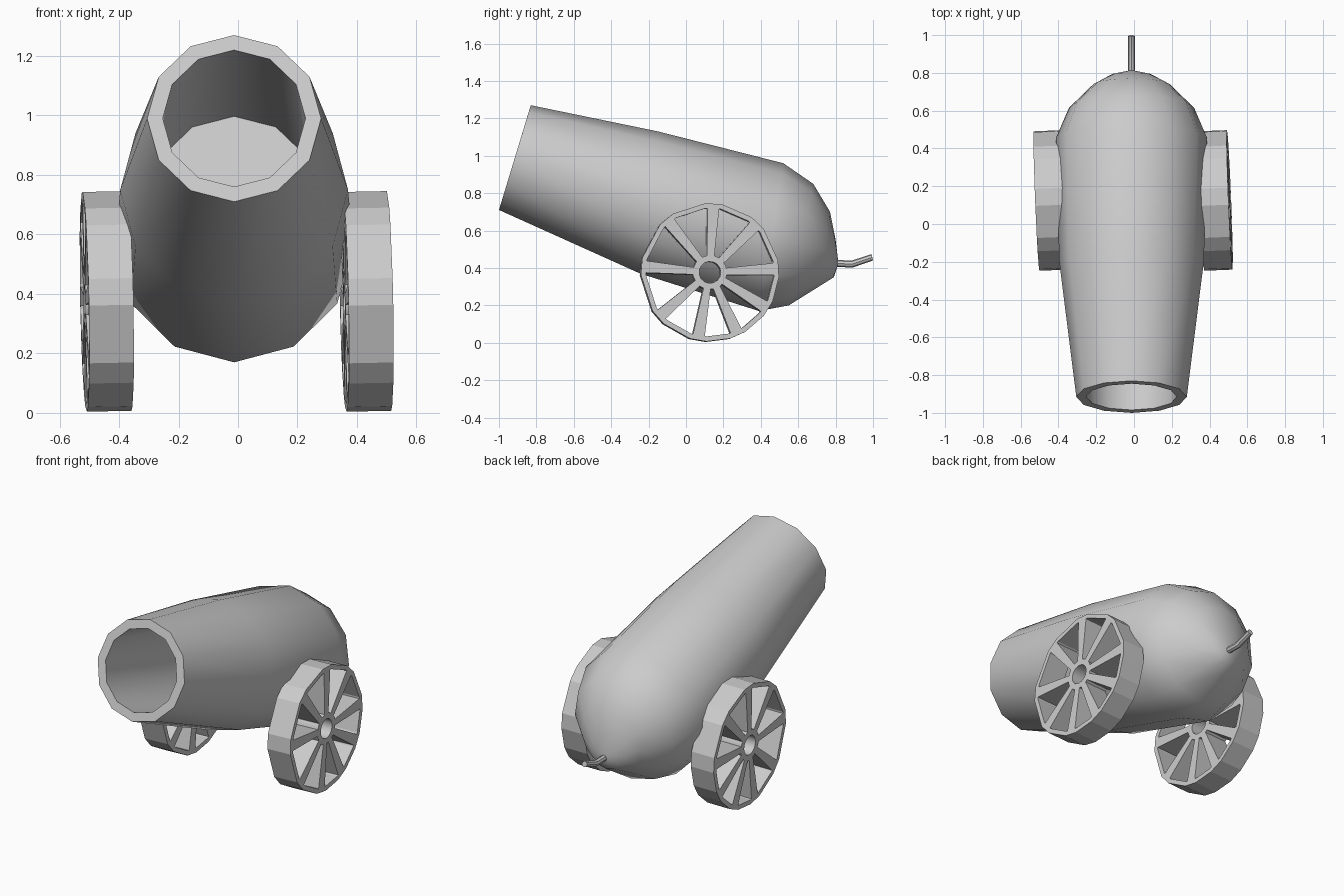
import bpy, bmesh
from math import sin, cos, radians, pi
from mathutils import Vector

if "Cube" in bpy.data.objects:
    bpy.data.objects.remove(bpy.data.objects["Cube"])

CX = -0.013  # barrel centre in x


def loft(name, rings, closed=False, smooth=None):
    """Skin a list of equal-length point loops; cap the ends unless closed."""
    bm = bmesh.new()
    loops = [[bm.verts.new(p) for p in r] for r in rings]
    n = len(loops[0])
    pairs = list(zip(loops, loops[1:]))
    if closed:
        pairs.append((loops[-1], loops[0]))
    for a, b in pairs:
        for i in range(n):
            j = (i + 1) % n
            bm.faces.new((a[i], a[j], b[j], b[i]))
    if not closed:
        bm.faces.new(loops[0])
        bm.faces.new(loops[-1])
    bmesh.ops.recalc_face_normals(bm, faces=bm.faces)
    me = bpy.data.meshes.new(name)
    bm.to_mesh(me)
    bm.free()
    ob = bpy.data.objects.new(name, me)
    bpy.context.collection.objects.link(ob)
    if smooth:
        bpy.ops.object.select_all(action='DESELECT')
        ob.select_set(True)
        bpy.context.view_layer.objects.active = ob
        bpy.ops.object.shade_smooth_by_angle(angle=radians(smooth))
    return ob


def tilted_ring(yt, zt, yb, zb, n=12):
    """Round ring given by its top and bottom points in the yz plane."""
    top, bot = Vector((CX, yt, zt)), Vector((CX, yb, zb))
    c, up = (top + bot) / 2, (top - bot) / 2
    side = Vector((up.length, 0, 0))
    return [c + up * cos(2 * pi * i / n) + side * sin(2 * pi * i / n) for i in range(n)]


# Barrel: bore floor, bore mouth, muzzle rim, outer skin, rounded breech
mouth, axis, up = Vector((-0.915, 0.99)), Vector((0.957, -0.29)), Vector((0.29, 0.957))


def bore(depth, r):
    c = mouth + axis * depth
    return tilted_ring(*(c + up * r), *(c - up * r))


barrel = loft("barrel", [
    bore(0.90, 0.28), bore(0, 0.24),
    tilted_ring(-0.83, 1.27, -1.0, 0.71),
    tilted_ring(-0.15, 1.13, -0.245, 0.37),
    tilted_ring(0.52, 0.96, 0.39, 0.17),
    tilted_ring(0.68, 0.85, 0.55, 0.20),
    tilted_ring(0.77, 0.70, 0.71, 0.30),
    tilted_ring(0.80, 0.55, 0.79, 0.35),
    tilted_ring(0.812, 0.45, 0.81, 0.41)], smooth=40)

# Fuse: bent thin tube
fuse = loft("fuse", [
    tilted_ring(0.78, 0.443, 0.78, 0.405, 8),
    tilted_ring(0.887, 0.440, 0.893, 0.403, 8),
    tilted_ring(0.992, 0.474, 1.0, 0.440, 8)], smooth=40)

# Wheels: faceted rim, hub ring and deep flat spokes
SPOKES = [3, 46, 87, 129, 175, 221, 260, 294, 328]
HALF = 0.075


def slab(points, x):
    return [(x, p[0], p[1]) for p in points]


def polar(angles, r):
    return [(r * cos(radians(a)), r * sin(radians(a))) for a in angles]


def ring_prism(name, angles, r_out, r_in, smooth=None):
    o, i = polar(angles, r_out), polar(angles, r_in)
    return loft(name, [slab(o, HALF), slab(o, -HALF), slab(i, -HALF), slab(i, HALF)],
                closed=True, smooth=smooth)


def make_wheel(side, x):
    rim_angles = [a + d for a in SPOKES for d in (-7, 7)]
    parts = [ring_prism(side + "_wheel_rim", rim_angles, 0.37, 0.343),
             ring_prism(side + "_wheel_hub", range(0, 360, 24), 0.092, 0.058, 40)]
    for k, a in enumerate(SPOKES):
        d = Vector((cos(radians(a)), sin(radians(a))))
        w = Vector((-d.y, d.x))
        quad = [d * 0.085 + w * 0.019, d * 0.345 + w * 0.032,
                d * 0.345 - w * 0.032, d * 0.085 - w * 0.019]
        parts.append(loft(f"{side}_wheel_spoke_{k + 1}", [slab(quad, HALF), slab(quad, -HALF)]))
    for p in parts:
        p.location = (x, 0.125, 0.375)
        p.rotation_euler = (0, -0.02, 0.04)


make_wheel("right", 0.432)
make_wheel("left", -0.441)
